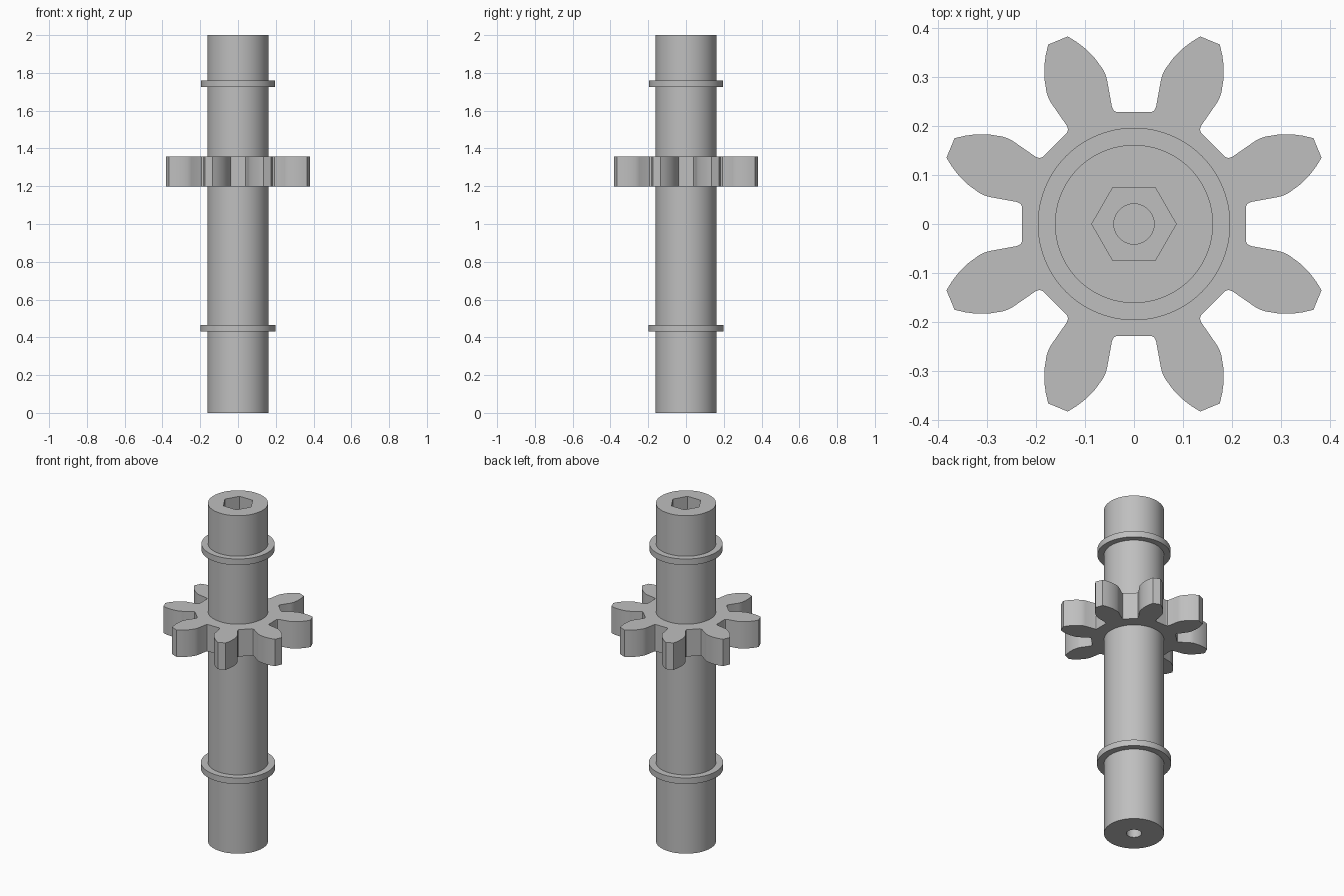
import bpy
import bmesh
import math
from mathutils import Matrix, Vector

cube = bpy.data.objects.get("Cube")
if cube:
    bpy.data.objects.remove(cube, do_unlink=True)

steel = bpy.data.materials.new("plain_grey_steel")
steel.use_nodes = True
GREY = (0.52, 0.52, 0.52, 1)
steel.diffuse_color = GREY
steel.node_tree.nodes["Principled BSDF"].inputs["Base Color"].default_value = GREY


def prism(name, outline, z0, z1):
    """Extrude a flat outline from z0 to z1."""
    bm = bmesh.new()
    face = bm.faces.new([bm.verts.new((p[0], p[1], z0)) for p in outline])
    ext = bmesh.ops.extrude_face_region(bm, geom=[face])
    verts = [g for g in ext["geom"] if isinstance(g, bmesh.types.BMVert)]
    bmesh.ops.translate(bm, verts=verts, vec=(0, 0, z1 - z0))
    bmesh.ops.recalc_face_normals(bm, faces=bm.faces[:])
    mesh = bpy.data.meshes.new(name)
    bm.to_mesh(mesh)
    bm.free()
    mesh.materials.append(steel)
    obj = bpy.data.objects.new(name, mesh)
    bpy.context.collection.objects.link(obj)
    return obj


def circle(radius, sides=96):
    return [(radius * math.cos(math.tau * i / sides),
             radius * math.sin(math.tau * i / sides)) for i in range(sides)]


def cut(target, cutter):
    """Subtract the cutter, then remove it."""
    cutter.hide_render = True
    mod = target.modifiers.new("cut", "BOOLEAN")
    mod.operation = "DIFFERENCE"
    mod.solver = "EXACT"
    mod.object = cutter
    bpy.context.view_layer.objects.active = target
    bpy.ops.object.modifier_apply(modifier=mod.name)
    bpy.data.objects.remove(cutter, do_unlink=True)


def smooth(obj):
    bpy.ops.object.select_all(action="DESELECT")
    obj.select_set(True)
    bpy.context.view_layer.objects.active = obj
    bpy.ops.object.shade_smooth_by_angle(angle=math.radians(22))


# Shaft with a hex socket on top and a small centre hole in each end
shaft = prism("shaft", circle(0.161), 0, 2)
cut(shaft, prism("hex_cutter", circle(0.086, 6), 1.8, 2.1))
cut(shaft, prism("top_hole_cutter", circle(0.041, 32), 1.65, 1.9))
cut(shaft, prism("bottom_hole_cutter", circle(0.041, 32), -0.1, 0.3))

# Retaining rings
upper_ring = prism("upper_ring", circle(0.196), 1.724, 1.76)
lower_ring = prism("lower_ring", circle(0.199), 0.43, 0.466)

# Gear: one flank from root to tip, mirrored across the tooth and repeated
flank = [Vector(p) for p in (
    (0.035, 0.228), (0.041, 0.231), (0.045, 0.239), (0.055, 0.294),
    (0.058, 0.304), (0.064, 0.316), (0.08, 0.338), (0.1, 0.358),
    (0.117, 0.371), (0.135, 0.382))]
axis = math.radians(67.5)
reflect = Matrix(((math.cos(2 * axis), math.sin(2 * axis)),
                  (math.sin(2 * axis), -math.cos(2 * axis))))
tooth = flank + [reflect @ p for p in reversed(flank)]
outline = []
for i in range(8):
    turn = Matrix.Rotation(-math.tau * i / 8, 2)
    outline += [turn @ p for p in tooth]
gear = prism("gear", outline, 1.199, 1.358)

for part in (shaft, upper_ring, lower_ring, gear):
    smooth(part)
